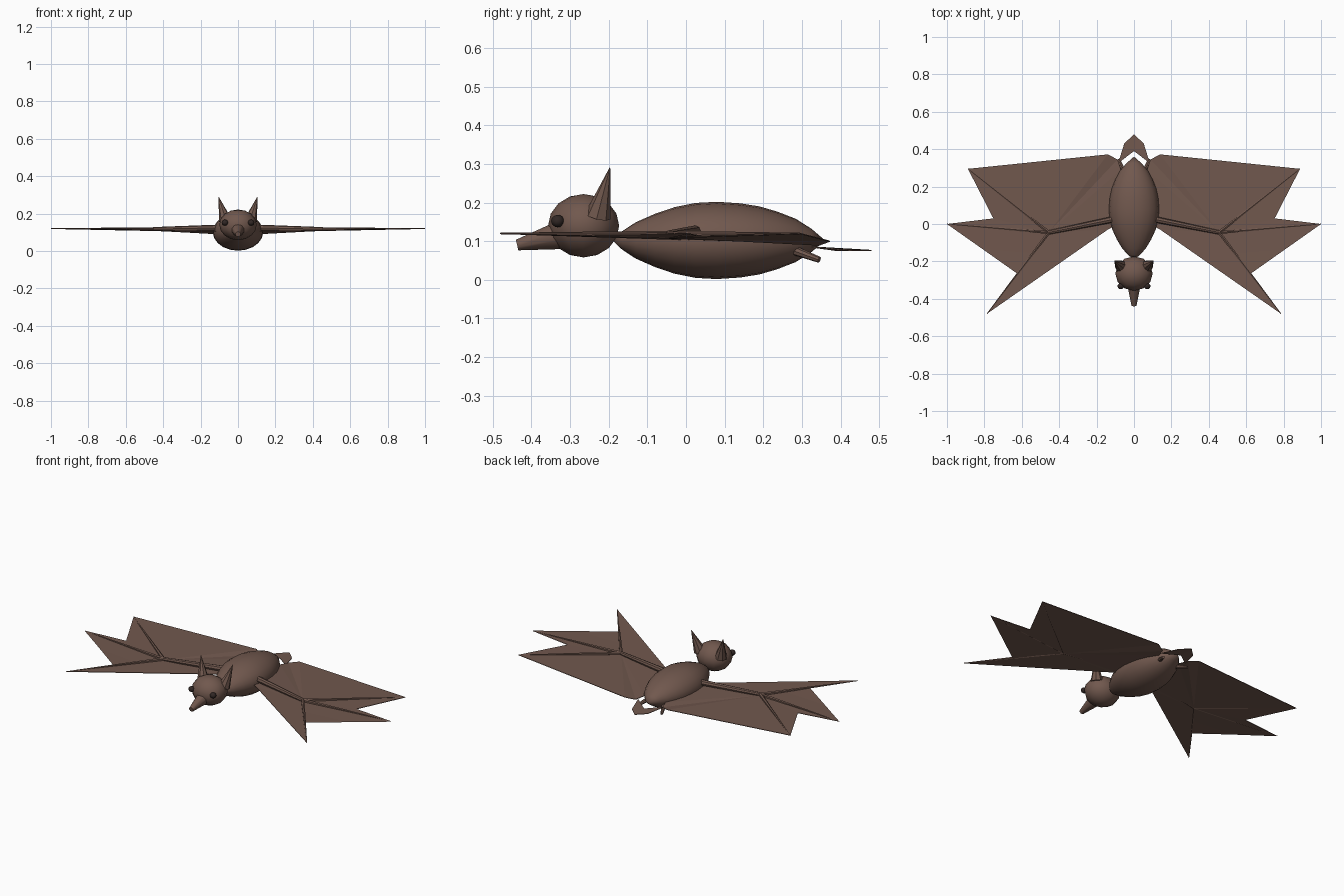
import bpy, bmesh, math
from mathutils import Vector, Matrix

if "Cube" in bpy.data.objects:
    bpy.data.objects.remove(bpy.data.objects["Cube"])


def material(name, rgb):
    m = bpy.data.materials.new(name)
    m.diffuse_color = (*rgb, 1)
    m.use_nodes = True
    m.node_tree.nodes["Principled BSDF"].inputs["Base Color"].default_value = m.diffuse_color
    return m


BROWN = material("brown fur", (0.165, 0.098, 0.076))
DARK = material("dark eye", (0.03, 0.02, 0.018))


def finish(name, bm, mat, smooth=None):
    bmesh.ops.recalc_face_normals(bm, faces=bm.faces)
    me = bpy.data.meshes.new(name)
    bm.to_mesh(me)
    bm.free()
    ob = bpy.data.objects.new(name, me)
    bpy.context.collection.objects.link(ob)
    me.materials.append(mat)
    if smooth:
        bpy.ops.object.select_all(action='DESELECT')
        ob.select_set(True)
        bpy.context.view_layer.objects.active = ob
        bpy.ops.object.shade_smooth_by_angle(angle=math.radians(smooth))
    return ob


def rod(name, a, b, r1, r2, sides=8, mat=BROWN):
    """Tapered round bar from a to b."""
    a, b = Vector(a), Vector(b)
    d = b - a
    bm = bmesh.new()
    rot = d.to_track_quat('Z', 'Y').to_matrix().to_4x4()
    bmesh.ops.create_cone(bm, cap_ends=True, segments=sides, radius1=r1, radius2=r2,
                          depth=d.length, matrix=Matrix.Translation((a + b) / 2) @ rot)
    return finish(name, bm, mat, 40)


def ball(name, centre, size, u, v, mat):
    bm = bmesh.new()
    bmesh.ops.create_uvsphere(bm, u_segments=u, v_segments=v, radius=1,
                              matrix=Matrix.Translation(centre) @ Matrix.Diagonal((*size, 1)))
    return finish(name, bm, mat, 40)


def sheet(name, pts, faces, thick=0.003):
    bm = bmesh.new()
    vs = [bm.verts.new(p) for p in pts]
    for f in faces:
        bm.faces.new([vs[i] for i in f])
    ob = finish(name, bm, BROWN)
    mod = ob.modifiers.new("thickness", 'SOLIDIFY')
    mod.thickness = thick
    mod.offset = 0
    return ob


# Body: spindle revolved around the y axis (y, relative radius)
profile = [(-0.19, 0.0), (-0.165, 0.24), (-0.13, 0.47), (-0.08, 0.69), (-0.03, 0.86),
           (0.025, 0.97), (0.08, 1.0), (0.14, 0.96), (0.19, 0.88), (0.235, 0.75),
           (0.284, 0.56), (0.325, 0.3), (0.36, 0.0)]
bm = bmesh.new()
N = 20
rings = []
for y, r in profile:
    if r == 0:
        rings.append([bm.verts.new((0, y, 0.102))] * N)
    else:
        rings.append([bm.verts.new((0.135 * r * math.cos(2 * math.pi * i / N), y,
                                    0.102 + 0.1 * r * math.sin(2 * math.pi * i / N)))
                      for i in range(N)])
for p, q in zip(rings, rings[1:]):
    for i in range(N):
        j = (i + 1) % N
        bm.faces.new(list(dict.fromkeys((p[i], p[j], q[j], q[i]))))
finish("body", bm, BROWN, 40)

# Head and snout
ball("head", (0, -0.265, 0.14), (0.1, 0.092, 0.082), 12, 8, BROWN)
rod("snout", (0, -0.32, 0.117), (0, -0.437, 0.09), 0.038, 0.014, 10)

# Tail membrane
sheet("tail_membrane",
      [(0, 0.48, 0.076), (0.052, 0.43, 0.076), (0.085, 0.325, 0.085), (0, 0.39, 0.076),
       (-0.085, 0.325, 0.085), (-0.052, 0.43, 0.076)],
      [(0, 3, 2, 1), (0, 5, 4, 3)])

for s, side in ((1, "right"), (-1, "left")):
    # Ears and eyes
    rod("ear_" + side, (s * 0.068, -0.228, 0.165), (s * 0.104, -0.197, 0.29), 0.034, 0.001, 8)
    ball("eye_" + side, (s * 0.07, -0.332, 0.152), (0.018, 0.017, 0.016), 10, 8, DARK)

    # Wing membrane fanned around the wrist
    wrist = (s * 0.455, -0.045, 0.11)
    tips = [(s * 0.786, -0.48, 0.12), (s * 1.0, 0.0, 0.12), (s * 0.888, 0.295, 0.12)]
    pts = [wrist, (s * 0.14, -0.03, 0.105), tips[0], (s * 0.62, -0.268, 0.115), tips[1],
           (s * 0.752, 0.03, 0.115), tips[2], (s * 0.14, 0.372, 0.1), (s * 0.088, 0.345, 0.09),
           (s * 0.07, 0.29, 0.095), (s * 0.08, 0.0, 0.105)]
    n = len(pts) - 1
    sheet("wing_" + side, pts, [(0, i, i % n + 1) for i in range(1, n + 1)])

    # Arm and finger bones
    arm_end = (wrist[0], wrist[1], 0.117)
    rod("arm_" + side, (s * 0.11, 0.025, 0.124), arm_end, 0.017, 0.011, 8)
    for k, tip in enumerate(tips):
        rod(f"finger_{k + 1}_{side}", arm_end, tip, 0.01, 0.002, 6)

    # Hind leg
    rod("leg_" + side, (s * 0.05, 0.27, 0.08), (s * 0.083, 0.345, 0.052), 0.013, 0.008, 8)
